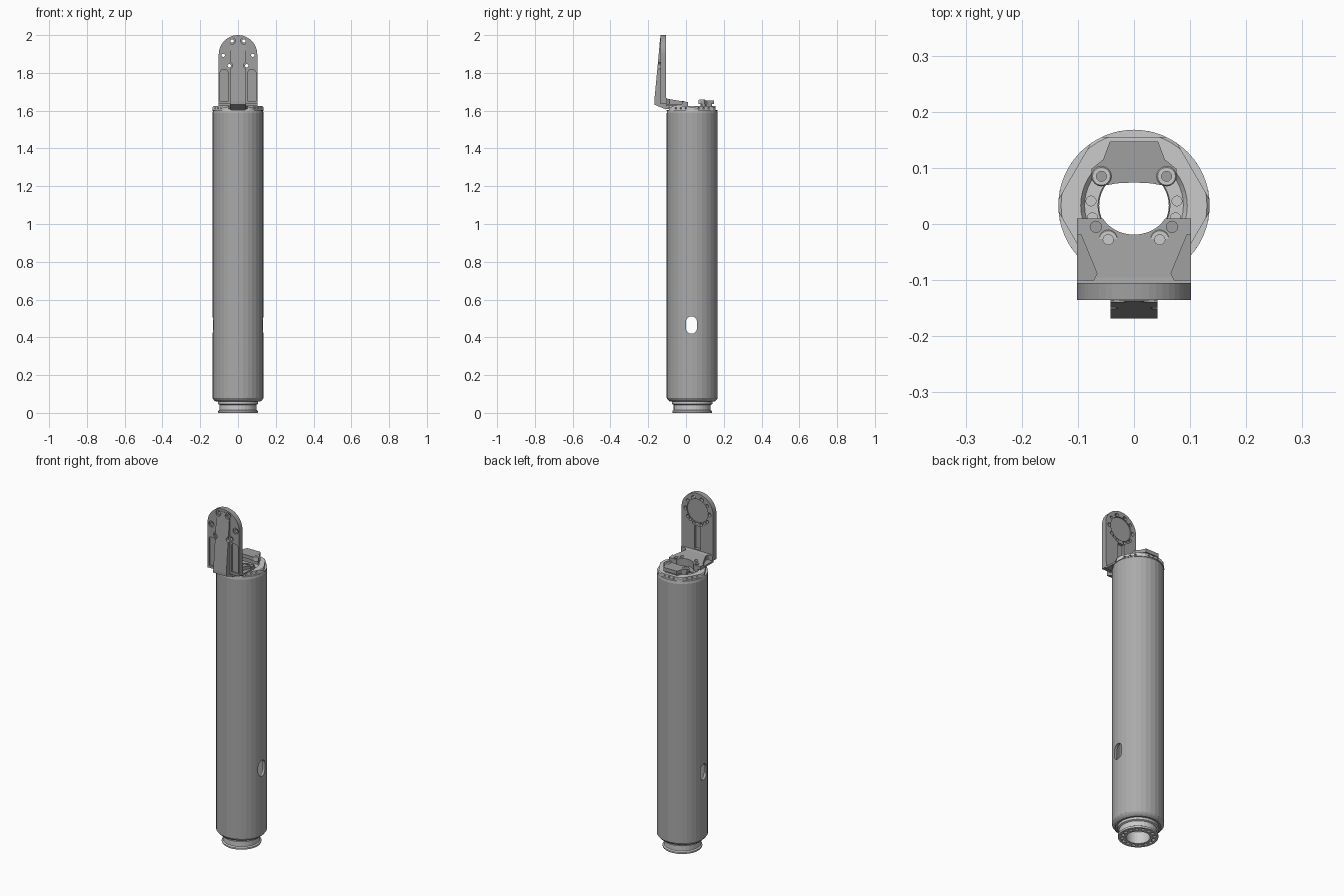
import bpy, bmesh
from math import sin, cos, pi, radians
from mathutils import Matrix

if "Cube" in bpy.data.objects:
    bpy.data.objects.remove(bpy.data.objects["Cube"])

CY = 0.033  # tube axis in y


def finish(name, bm):
    bmesh.ops.recalc_face_normals(bm, faces=bm.faces)
    me = bpy.data.meshes.new(name)
    bm.to_mesh(me)
    bm.free()
    ob = bpy.data.objects.new(name, me)
    bpy.context.collection.objects.link(ob)
    return ob


def prism(name, pts, axis, a, b):
    put = {'x': lambda u, v, w: (w, u, v), 'y': lambda u, v, w: (u, w, v),
           'z': lambda u, v, w: (u, v, w)}[axis]
    bm = bmesh.new()
    lo, hi = [[bm.verts.new(put(u, v, w)) for u, v in pts] for w in (a, b)]
    n = len(pts)
    bm.faces.new(lo)
    bm.faces.new(hi)
    for i in range(n):
        j = (i + 1) % n
        bm.faces.new((lo[i], lo[j], hi[j], hi[i]))
    return finish(name, bm)


def circle(u, v, r, n=16, a0=0, a1=2 * pi, sx=1):
    full = abs(a1 - a0 - 2 * pi) < 1e-6
    return [(u + sx * r * cos(a0 + (a1 - a0) * i / (n if full else n - 1)),
             v + r * sin(a0 + (a1 - a0) * i / (n if full else n - 1))) for i in range(n)]


def rect(u0, u1, v0, v1):
    return [(u0, v0), (u1, v0), (u1, v1), (u0, v1)]


def lathe(name, prof, x=0, y=CY, n=32):
    bm = bmesh.new()
    rings = [[bm.verts.new((x + r * cos(2 * pi * i / n), y + r * sin(2 * pi * i / n), z))
              for i in range(n)] for r, z in prof]
    for k, ring in enumerate(rings):
        nxt = rings[(k + 1) % len(rings)]
        for i in range(n):
            j = (i + 1) % n
            bm.faces.new((ring[i], ring[j], nxt[j], nxt[i]))
    bmesh.ops.remove_doubles(bm, verts=bm.verts, dist=1e-6)
    return finish(name, bm)


def boolean(ob, cutter):
    mod = ob.modifiers.new('cut', 'BOOLEAN')
    mod.operation, mod.solver, mod.object = 'DIFFERENCE', 'EXACT', cutter
    bpy.context.view_layer.objects.active = ob
    bpy.ops.object.modifier_apply(modifier=mod.name)
    bpy.data.objects.remove(cutter)


def cut(ob, pts, axis, a, b):
    boolean(ob, prism('cutter', pts, axis, a, b))


def paint(name, value, *obs):
    mat = bpy.data.materials.new(name)
    mat.diffuse_color = (value, value, value, 1)
    mat.use_nodes = True
    mat.node_tree.nodes["Principled BSDF"].inputs["Base Color"].default_value = mat.diffuse_color
    for ob in obs:
        ob.data.materials.clear()
        ob.data.materials.append(mat)


# hollow tube with a slot through both side walls
tube = lathe('tube', [(0.063, 0.06), (0.118, 0.06), (0.128, 0.068), (0.135, 0.078), (0.135, 1.588),
                      (0.131, 1.6), (0.095, 1.6), (0.095, 1.56), (0.12, 1.54), (0.12, 0.1), (0.063, 0.1)])
slot = circle(0.029, 0.482, 0.029, 12, 0, pi) + circle(0.029, 0.448, 0.029, 12, pi, 2 * pi)
cut(tube, slot, 'x', -0.2, 0.2)

# bottom fitting with neck, flange and ring of screw holes
foot = lathe('bottom_fitting', [(0.062, 0), (0.103, 0), (0.105, 0.004), (0.105, 0.01), (0.098, 0.015),
                                (0.098, 0.043), (0.107, 0.047), (0.107, 0.062), (0.062, 0.062)])
for i in range(16):
    a = 2 * pi * i / 16
    cut(foot, circle(0.083 * cos(a), CY + 0.083 * sin(a), 0.010, 10), 'z', -0.01, 0.025)

# top collar: round ring whose upper band is trimmed by six flats, with side screw holes
collar = lathe('top_collar', [(0.064, 1.575), (0.094, 1.575), (0.094, 1.598), (0.135, 1.598),
                              (0.135, 1.618), (0.13, 1.624), (0.095, 1.624), (0.088, 1.613), (0.064, 1.613)], n=48)
upper = prism('cutter', circle(0, CY, 0.3, 24), 'z', 1.604, 1.7)
boolean(upper, prism('cutter', circle(0, CY, 0.141, 6), 'z', 1.5, 1.8))
boolean(collar, upper)
for k in range(6):
    for off in (-0.03, 0, 0.03):
        pin = prism('cutter', circle(off, 1.613, 0.005, 8), 'y', -0.13, -0.108)
        pin.data.transform(Matrix.Translation((0, CY, 0)) @ Matrix.Rotation(k * pi / 3, 4, 'Z'))
        boolean(collar, pin)
for s in (-1, 1):
    for x, y in ((0.0765, 0.041), (0.074, 0.011)):
        cut(collar, circle(s * x, y, 0.009, 12), 'z', 1.595, 1.65)

# upright bracket plate with round top
outline = [(-0.102, 1.635), (0.102, 1.635)] + circle(0, 1.898, 0.102, 25, 0, pi)
plate = prism('bracket_plate', outline, 'y', -0.135, -0.105)
# round seat and centre channel on the back, side pockets on the front
cut(plate, circle(0, 1.898, 0.068, 32), 'y', -0.111, -0.09)
cut(plate, rect(-0.02, 0.02, 1.675, 1.81), 'y', -0.122, -0.09)
for s in (-1, 1):
    front = [(s * u, v) for u, v in ((0.052, 1.648), (0.094, 1.648), (0.094, 1.805),
                                     (0.087, 1.816), (0.059, 1.816), (0.052, 1.805))]
    cut(plate, front, 'y', -0.15, -0.125)

# tapered spine on the front of the bracket
spine = prism('bracket_spine', [(-0.126, 1.985), (-0.137, 1.985), (-0.148, 1.86), (-0.168, 1.65),
                                (-0.168, 1.632), (-0.105, 1.606), (-0.105, 1.65), (-0.126, 1.66)],
              'x', -0.042, 0.042)

# screw holes: blind ring on the back, six through holes countersunk from the front
for i in range(10):
    a = radians(-90 + 36 * (i + 0.5))
    cut(plate, circle(0.078 * cos(a), 1.898 + 0.078 * sin(a), 0.009, 12), 'y', -0.122, -0.09)
for s in (-1, 1):
    for x, z in ((0.031, 1.969), (0.078, 1.893), (0.046, 1.838)):
        for part in (plate, spine):
            if part is plate or x < 0.06:
                cut(part, circle(s * x, z, 0.009, 12), 'y', -0.2, -0.08)
                cut(part, circle(s * x, z, 0.017, 16), 'y', -0.2, -0.129)

# bracket floor: sloped wedge, open around the bore, with side pockets
floor = prism('bracket_floor', [(-0.107, 1.626), (-0.107, 1.67), (-0.095, 1.662), (0.01, 1.645), (0.01, 1.626)],
              'x', -0.102, 0.102)
cut(floor, circle(0, 0.036, 0.055, 32, sx=1.15), 'z', 1.5, 1.8)
for s in (-1, 1):
    side = [(s * u, v) for u, v in ((0.12, -0.02), (0.094, -0.02), (0.066, -0.088), (0.072, -0.1), (0.12, -0.1))]
    cut(floor, side, 'z', 1.636, 1.8)
    for x, y in ((0.046, -0.028), (0.068, -0.005)):
        cut(floor, circle(s * x, y, 0.010, 16), 'z', 1.6, 1.8)
# floor support sitting in the collar
support = prism('floor_support', [(-0.042, -0.107), (0.042, -0.107), (0.085, -0.02), (0.085, 0.01),
                                  (-0.085, 0.01), (-0.085, -0.02)], 'z', 1.608, 1.627)
cut(support, circle(0, 0.036, 0.055, 32, sx=1.15), 'z', 1.5, 1.8)

# rear clamp block with a concave inner edge, on a smaller base
clamp_pts = [(-0.043, 0.147), (0.043, 0.147), (0.055, 0.115), (0.076, 0.098), (0.076, 0.078), (0.056, 0.068),
             (0.03, 0.0725), (0, 0.074), (-0.03, 0.0725), (-0.056, 0.068), (-0.076, 0.078), (-0.076, 0.098),
             (-0.055, 0.115)]
clamp = prism('rear_clamp', clamp_pts, 'z', 1.634, 1.655)
base = prism('rear_clamp_base', [(x * 0.9, 0.105 + (y - 0.105) * 0.75) for x, y in clamp_pts], 'z', 1.61, 1.636)

# socket screws
for s, side in ((-1, 'left'), (1, 'right')):
    for name, x, y, z in (('rear_screw', 0.058, 0.085, 1.655), ('front_screw', 0.046, -0.028, 1.648)):
        lathe(f'{name}_{side}', [(0, z - 0.021), (0.018, z - 0.021), (0.018, z), (0.016, z + 0.003),
                                 (0.009, z + 0.003), (0.009, z - 0.008), (0, z - 0.008)], s * x, y, 16)

# darker grey tube and bracket
paint('tube_grey', 0.4, tube)
paint('bracket_grey', 0.35, plate, spine, floor, support, clamp, base)
